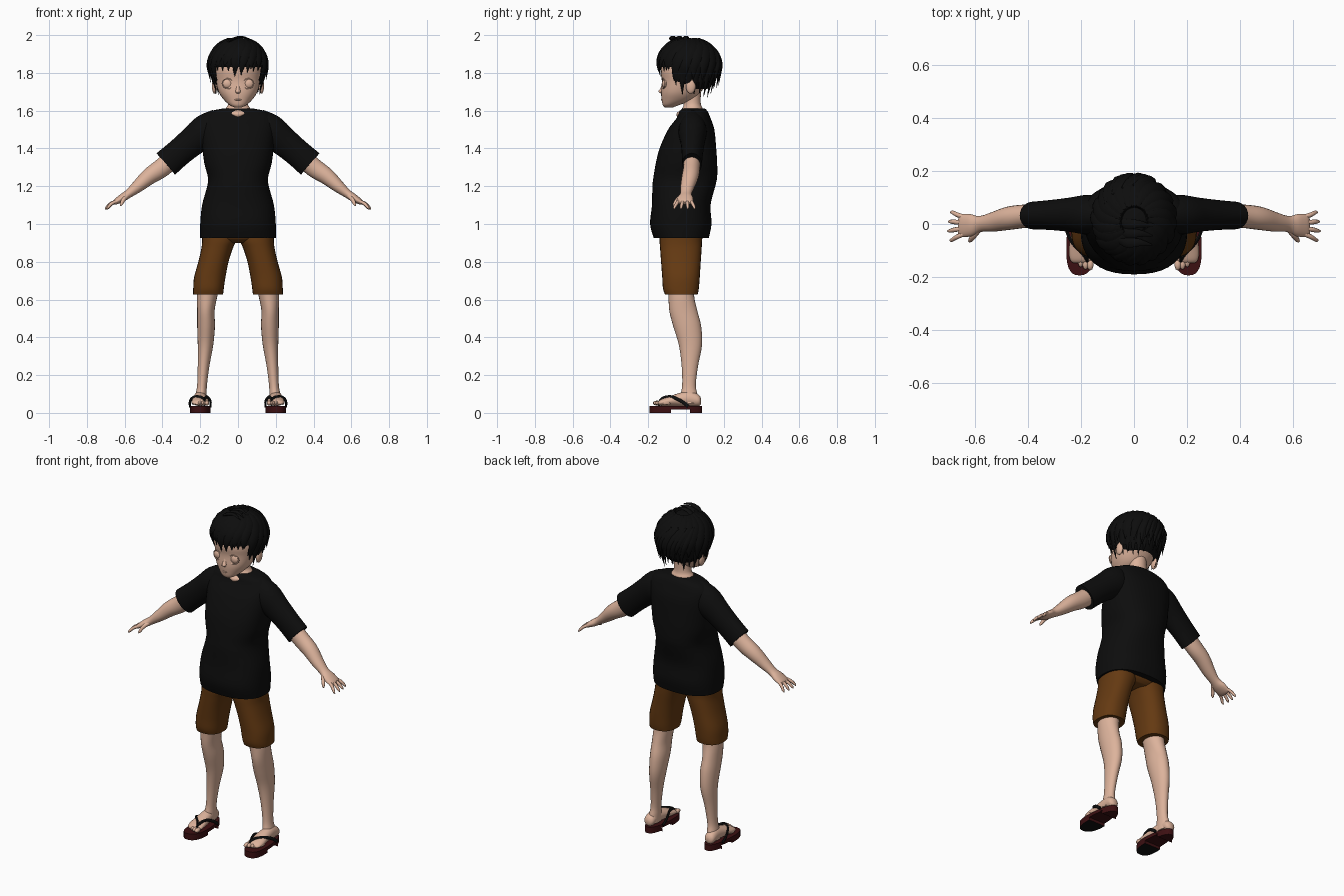
import bpy, bmesh, math, random
from mathutils import Vector, Matrix

random.seed(4)
if "Cube" in bpy.data.objects:
    bpy.data.objects.remove(bpy.data.objects["Cube"], do_unlink=True)

X, Y, Z = Vector((1, 0, 0)), Vector((0, 1, 0)), Vector((0, 0, 1))


def material(name, *rgb):
    m = bpy.data.materials.new(name)
    m.use_nodes = True
    m.diffuse_color = (*rgb, 1)
    m.node_tree.nodes["Principled BSDF"].inputs["Base Color"].default_value = (*rgb, 1)
    return m


SKIN = material("skin", .72, .45, .33)
CLOTH = material("black_cloth", .004, .004, .004)
HAIR = material("black_hair", .004, .004, .004)
BROWN = material("brown_cloth", .13, .042, .006)
RED = material("dark_red_sole", .045, .005, .006)
RUBBER = material("black_rubber", .005, .005, .005)


def spline(secs, steps):
    """Smoothly interpolate section tuples."""
    out = []
    for i in range(len(secs) - 1):
        p0, p1, p2 = secs[max(i - 1, 0)], secs[i], secs[i + 1]
        p3 = secs[min(i + 2, len(secs) - 1)]
        for s in range(steps):
            t = s / steps
            out.append([b + t / 2 * (c - a + t * (2*a - 5*b + 4*c - d + t * (3*(b - c) + d - a)))
                        for a, b, c, d in zip(p0, p1, p2, p3)])
    return out + [list(secs[-1])]


def loft(bm, secs, ref=X, axis=None, sides=24, power=2, steps=4):
    """Skin elliptical sections (x, y, z, radius along ref, other radius)."""
    secs = spline(secs, steps)
    pts = [Vector(s[:3]) for s in secs]
    rings = []
    for i, s in enumerate(secs):
        t = axis or (pts[min(i + 1, len(pts) - 1)] - pts[max(i - 1, 0)]).normalized()
        u = (ref - t * ref.dot(t)).normalized()
        v = t.cross(u)
        ring = []
        for k in range(sides):
            c, n = math.cos(math.tau * k / sides), math.sin(math.tau * k / sides)
            c = math.copysign(abs(c) ** (2 / power), c)
            n = math.copysign(abs(n) ** (2 / power), n)
            ring.append(bm.verts.new(pts[i] + u * c * max(s[3], .001) + v * n * max(s[4], .001)))
        rings.append(ring)
    for a, b in zip(rings, rings[1:]):
        for k in range(sides):
            j = (k + 1) % sides
            bm.faces.new((a[k], a[j], b[j], b[k]))
    bm.faces.new(rings[0][::-1])
    bm.faces.new(rings[-1])


def upright(rows):
    """Rows of (z, centre x, half width, front y, back y)."""
    return [(x, (f + b) / 2, z, w, (b - f) / 2) for z, x, w, f, b in rows]


def ball(bm, centre, size, segs=16):
    bmesh.ops.create_uvsphere(bm, u_segments=segs, v_segments=segs // 2 + 2, radius=1,
                              matrix=Matrix.LocRotScale(Vector(centre), None, Vector(size)))


def finish(name, bm, *mats, mirror=False, angle=50, rule=None):
    bmesh.ops.recalc_face_normals(bm, faces=bm.faces)
    if rule:
        bm.normal_update()
        for f in bm.faces:
            f.material_index = int(rule(f))
    me = bpy.data.meshes.new(name)
    bm.to_mesh(me)
    bm.free()
    for m in mats:
        me.materials.append(m)
    ob = bpy.data.objects.new(name, me)
    bpy.context.collection.objects.link(ob)
    bpy.ops.object.select_all(action='DESELECT')
    ob.select_set(True)
    bpy.context.view_layer.objects.active = ob
    bpy.ops.object.shade_smooth_by_angle(angle=math.radians(angle))
    if mirror:
        ob.modifiers.new("mirror", 'MIRROR')
    return ob


def part(name, mat, secs, mirror=False, **kw):
    bm = bmesh.new()
    loft(bm, secs, **kw)
    return finish(name, bm, mat, mirror=mirror)


# Shirt body and sleeves
part("shirt_body", CLOTH, upright([
    (.925, 0, .2, -.17, .12), (1, 0, .2, -.19, .135), (1.1, 0, .19, -.18, .13),
    (1.2, 0, .163, -.178, .155), (1.25, 0, .16, -.172, .165), (1.32, 0, .178, -.16, .165),
    (1.4, 0, .188, -.14, .16), (1.5, 0, .195, -.095, .15), (1.56, 0, .188, -.05, .13),
    (1.595, 0, .15, -.035, .115), (1.612, 0, .078, -.02, .1)]),
    axis=Z, power=2.4, sides=40)
part("sleeves", CLOTH, [(.1, .035, 1.52, .09, .06), (.17, .035, 1.49, .09, .075),
                        (.24, .035, 1.438, .078, .065), (.31, .034, 1.38, .073, .057),
                        (.382, .032, 1.318, .075, .052)], mirror=True, ref=Z)

# Neck and head
part("neck", SKIN, upright([(1.565, 0, .03, -.045, .05), (1.585, 0, .06, -.05, .08),
                            (1.61, 0, .066, -.022, .088), (1.64, 0, .05, -.012, .078),
                            (1.72, 0, .05, -.02, .08)]), axis=Z)
part("head", SKIN, upright([
    (1.617, 0, .018, -.112, -.07), (1.63, 0, .045, -.123, -.035), (1.66, 0, .077, -.129, .04),
    (1.7, 0, .103, -.132, .08), (1.76, 0, .12, -.128, .12), (1.82, 0, .125, -.135, .14),
    (1.9, 0, .105, -.11, .13), (1.96, 0, .04, -.04, .07)]), axis=Z, sides=32, power=2.2)
part("nose", SKIN, [(0, -.118, 1.75, .008, .008), (0, -.124, 1.72, .011, .011),
                    (0, -.134, 1.7, .013, .013), (0, -.122, 1.688, .006, .004)], axis=Z, sides=10)
bm = bmesh.new()
ball(bm, (0, -.127, 1.658), (.018, .006, .004))
finish("lips", bm, SKIN)
bm = bmesh.new()
ball(bm, (.055, -.112, 1.743), (.027, .015, .025))
ball(bm, (.124, .025, 1.73), (.014, .026, .04))
finish("eyes_and_ears", bm, SKIN, mirror=True)
bm = bmesh.new()
lid = [(.055 + .029 * math.cos(a), -.122 + .12 * max(0, math.cos(a)) * .08,
        1.743 + .027 * math.sin(a), .003, .003) for a in [math.tau * i / 16 for i in range(17)]]
loft(bm, lid, ref=Y, sides=6, steps=1)
finish("eyelids", bm, SKIN, mirror=True)

# Hair cap, open over the face and neck
CENTRE, SIZE = Vector((0, .012, 1.83)), Vector((.146, .158, .15))
bm = bmesh.new()
ball(bm, CENTRE, SIZE, 32)
low = [f for f in bm.faces if f.calc_center_median().z <
       (1.83 if f.calc_center_median().y < -.06 else 1.72)]
bmesh.ops.delete(bm, geom=low, context='FACES')
finish("hair_cap", bm, HAIR)


# Hair locks sweeping from the crown
def lock(bm, az, top, tip, width, grow=1.0, flare=0.0):
    secs = []
    for i in range(8):
        t = i / 7
        z = top + (tip - top) * t ** 1.4
        h = (z - CENTRE.z) / SIZE.z
        r = math.sqrt(max(0, 1 - h * h)) if h > 0 else 1 + .22 * h
        r = r * grow + flare * t ** 3
        a = az + .55 * (1 - t) ** 2
        w = width * min(1, .5 + 2 * t) * (1 - t ** 3)
        secs.append((r * SIZE.x * math.cos(a), CENTRE.y + r * SIZE.y * math.sin(a), z,
                     w, .014 * (1 - t ** 3)))
    side = Vector((-math.sin(az), math.cos(az), 0))
    loft(bm, secs, ref=side, sides=6, steps=2)


bm = bmesh.new()
for layer, count in enumerate((26, 20)):
    for i in range(count):
        az = math.tau * (i + layer / 2) / count
        front = -math.sin(az)
        if front > .62:
            tip = 1.785 + random.uniform(-.015, .035)
        elif front > -.3:
            tip = 1.71 + random.uniform(-.03, .03)
        else:
            tip = 1.69 + random.uniform(-.025, .04)
        tip += .05 * layer if front < .62 else .02 * layer
        lock(bm, az, 1.972, tip, .03 + .006 * layer, 1.01 + .04 * layer,
             .08 * layer if front < 0 else 0)
# Spiky ends at the back and the tuft on top
for i in range(7):
    lock(bm, math.radians(60 + 10 * i), 1.93, 1.73 + .03 * (i % 3), .022, 1.07, .1)
for dy in (-.07, -.035, 0):
    loft(bm, [(-.07, dy + .02, 1.95, .008, .005), (-.03, dy, 1.978, .018, .008),
              (.02, dy, 1.991, .014, .006), (.07, dy - .01, 1.975, .002, .002)],
         ref=Y, sides=6)
finish("hair_locks", bm, HAIR, angle=60)

# Arms and hands
part("arms", SKIN, [(.3, .032, 1.385, .05, .045), (.4, .03, 1.3, .05, .044),
                    (.47, .022, 1.252, .044, .044), (.53, .008, 1.2, .033, .037),
                    (.58, 0, 1.16, .023, .03), (.615, -.004, 1.137, .021, .042),
                    (.65, -.006, 1.116, .014, .043), (.662, -.006, 1.11, .006, .035)],
     mirror=True, ref=Z)
bm = bmesh.new()
for i, reach in enumerate((.9, 1.05, 1.1, .95)):
    y = .026 - .021 * i
    spread = .018 - .014 * i
    loft(bm, [(.64, y, 1.122, .009, .009), (.64 + .03 * reach, y + spread / 2, 1.108, .009, .009),
              (.64 + .05 * reach, y + spread, 1.088, .007, .007),
              (.64 + .058 * reach, y + spread, 1.078, .002, .002)], ref=Y, sides=8)
loft(bm, [(.585, -.02, 1.15, .012, .012), (.605, -.045, 1.13, .011, .011),
          (.618, -.062, 1.105, .008, .008), (.622, -.066, 1.095, .002, .002)], ref=Y, sides=8)
finish("fingers", bm, SKIN, mirror=True)

# Shorts
part("shorts_legs", BROWN, upright([
    (.628, .158, .079, -.112, .062), (.66, .156, .081, -.122, .068), (.72, .149, .083, -.126, .073),
    (.8, .13, .08, -.132, .078), (.87, .111, .083, -.137, .083), (.91, .1, .09, -.14, .085),
    (.96, .095, .095, -.14, .09)]), mirror=True, axis=Z, power=2.3, sides=28)
part("shorts_seat", BROWN, upright([(.9, 0, .1, -.1, .06), (.925, 0, .18, -.135, .085),
                                    (.97, 0, .18, -.14, .09)]), axis=Z, power=2.4)

# Legs and feet
part("legs", SKIN, upright([
    (.7, .15, .06, -.1, .045), (.62, .163, .054, -.093, .043), (.54, .17, .046, -.088, .06),
    (.46, .169, .047, -.068, .08), (.36, .172, .041, -.038, .085), (.25, .182, .031, -.023, .064),
    (.15, .19, .026, -.02, .052), (.1, .195, .029, -.028, .06), (.05, .2, .033, -.04, .072)]),
    mirror=True, axis=-Z)
bm = bmesh.new()
loft(bm, [(.203, .08, .062, .012, .014), (.203, .066, .066, .03, .03), (.202, .02, .075, .033, .04),
          (.2, -.04, .07, .038, .034), (.2, -.1, .06, .046, .023), (.198, -.135, .054, .043, .016),
          (.198, -.148, .05, .03, .008)], axis=-Y, sides=20)
for i in range(5):
    ball(bm, (.165 + .018 * i, -.152 + .003 * i * i, .052),
         (.013 - .001 * i, .024, .013 - .001 * i), 10)
finish("feet", bm, SKIN, mirror=True)


# Sandals: sole slab, front and heel blocks, forked strap
def slab(bm, y0, y1, z0, z1):
    ring = []
    for k in range(36):
        a = math.tau * k / 36
        c, s = math.cos(a), math.sin(a)
        w = .054 - .01 * s
        y = -.054 + .14 * math.copysign(abs(s) ** .85, s)
        x = .2 + w * math.copysign(abs(c) ** .8, c) + .02 * (s < 0) * s * s * .3
        ring.append(bm.verts.new((x, min(max(y, y0), y1), z0)))
    face = bm.faces.new(ring)
    top = bmesh.ops.extrude_face_region(bm, geom=[face])["geom"]
    bmesh.ops.translate(bm, vec=(0, 0, z1 - z0), verts=[v for v in top if isinstance(v, bmesh.types.BMVert)])


bm = bmesh.new()
slab(bm, -1, 1, .017, .037)
slab(bm, -1, -.08, 0, .018)
slab(bm, .02, 1, 0, .018)
finish("sandal_soles", bm, RED, RUBBER, mirror=True, angle=30,
       rule=lambda f: f.normal.z < -.9 and f.calc_center_median().z < .01)
bm = bmesh.new()
for s in (-1, 1):
    loft(bm, [(.2 + .054 * s, .012, .034, .009, .006), (.2 + .054 * s, -.025, .062, .009, .006),
              (.197 + .036 * s, -.07, .083, .009, .006), (.183 + .012 * s, -.11, .082, .009, .006),
              (.178, -.135, .066, .008, .006), (.178, -.142, .036, .006, .006)], ref=Z, sides=8)
finish("sandal_straps", bm, RUBBER, mirror=True)
